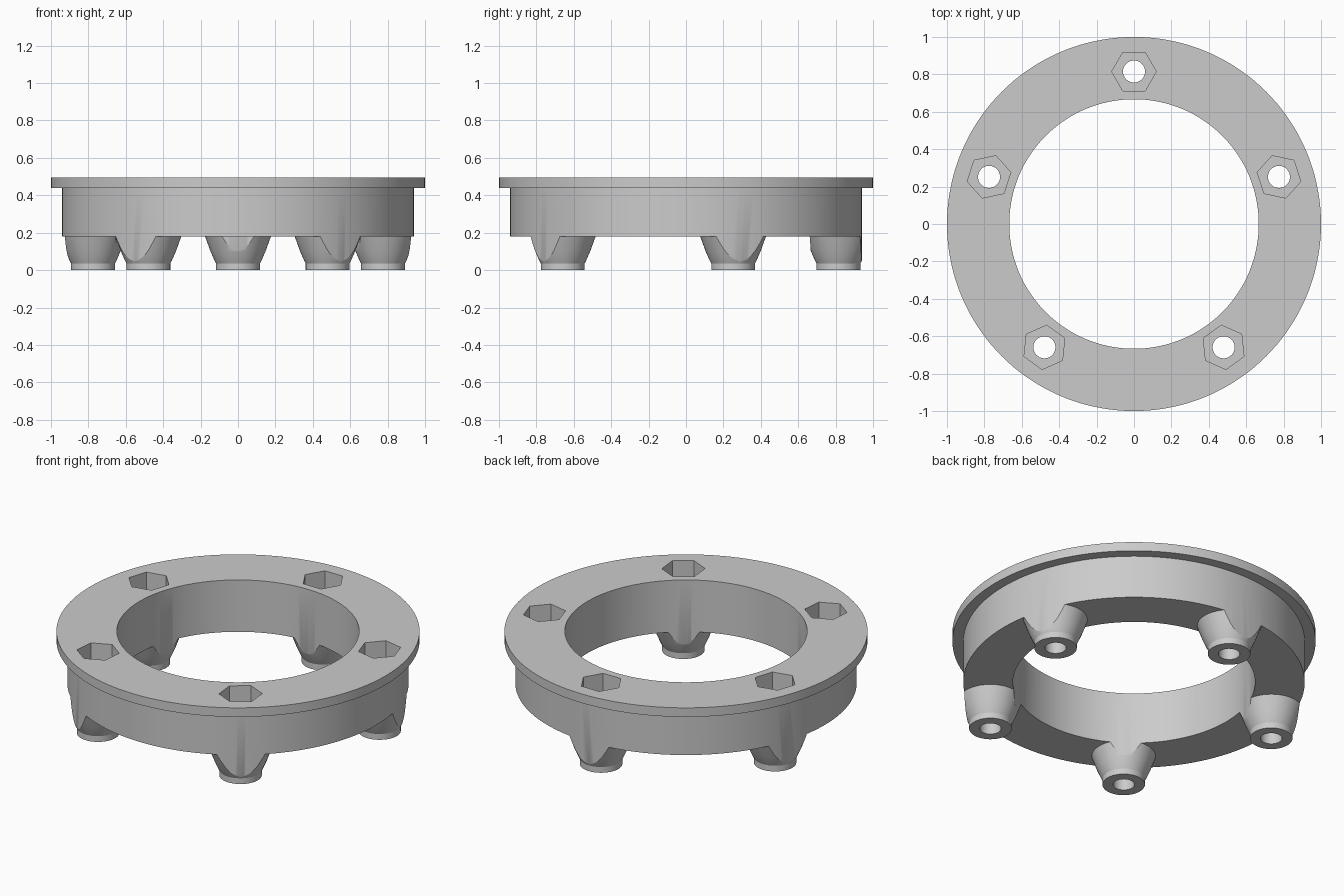
import bpy
import bmesh
import math
from mathutils import Matrix

if "Cube" in bpy.data.objects:
    bpy.data.objects.remove(bpy.data.objects["Cube"], do_unlink=True)

R_IN, R_BODY, R_FLANGE = 0.667, 0.94, 1.0
Z_BODY, Z_FLANGE, Z_TOP = 0.18, 0.44, 0.495
R_BOLT = 0.815
ANGLES = [math.radians(90 + 72 * i) for i in range(5)]


def lathe(name, profile, sides, closed=False, places=None):
    """Spin (radius, z) points around z; cap the ends unless the profile is a loop."""
    bm = bmesh.new()
    for place in places or [Matrix()]:
        rings = []
        for r, z in profile:
            turns = [2 * math.pi * i / sides for i in range(sides)]
            rings.append([bm.verts.new(place @ Matrix.Translation(
                (r * math.cos(t), r * math.sin(t), z)).to_translation()) for t in turns])
        pairs = list(zip(rings, rings[1:]))
        if closed:
            pairs.append((rings[-1], rings[0]))
        else:
            bm.faces.new(rings[0])
            bm.faces.new(rings[-1])
        for a, b in pairs:
            for i in range(sides):
                j = (i + 1) % sides
                bm.faces.new((a[i], a[j], b[j], b[i]))
    bmesh.ops.recalc_face_normals(bm, faces=bm.faces)
    mesh = bpy.data.meshes.new(name)
    bm.to_mesh(mesh)
    bm.free()
    obj = bpy.data.objects.new(name, mesh)
    bpy.context.collection.objects.link(obj)
    return obj


def cut(target, cutter):
    """Subtract the cutter for good and remove it."""
    mod = target.modifiers.new("cut", 'BOOLEAN')
    mod.operation = 'DIFFERENCE'
    mod.solver = 'EXACT'
    mod.object = cutter
    bpy.context.view_layer.objects.active = target
    bpy.ops.object.modifier_apply(modifier=mod.name)
    bpy.data.objects.remove(cutter, do_unlink=True)


# Bolt positions, with the local x axis pointing along the ring
places = [Matrix.Rotation(a - math.pi / 2, 4, 'Z') @ Matrix.Translation((0, R_BOLT, 0))
          for a in ANGLES]

# Flanged ring, its wall reaching down to the ground
ring = lathe("flanged_ring", [
    (R_IN, 0), (R_BODY, 0), (R_BODY, Z_FLANGE), (R_FLANGE, Z_FLANGE),
    (R_FLANGE, Z_TOP), (R_IN, Z_TOP)], 144, closed=True)

# Clear the space between the flared feet
gap = lathe("gap_cutter", [(0.5, -0.1), (1.1, -0.1), (1.1, Z_BODY), (0.5, Z_BODY)],
            64, closed=True)
feet = lathe("feet_shape", [
    (0.117, -0.2), (0.117, 0.035), (0.125, 0.05), (0.147, 0.1),
    (0.176, Z_BODY), (0.2, 0.25)], 48, places=places)
cut(gap, feet)
cut(ring, gap)

# Hexagonal nut pockets and bolt holes
cut(ring, lathe("nut_pockets", [(0.119, 0.18), (0.119, 0.6)], 6, places=places))
cut(ring, lathe("bolt_holes", [(0.059, -0.1), (0.059, 0.55)], 32, places=places))

# Grey finish
grey = bpy.data.materials.new("plain_grey")
grey.use_nodes = True
colour = (0.6, 0.6, 0.6, 1)
grey.diffuse_color = colour
grey.node_tree.nodes["Principled BSDF"].inputs["Base Color"].default_value = colour
ring.data.materials.clear()
ring.data.materials.append(grey)
for face in ring.data.polygons:
    face.material_index = 0

# Smooth curves with crisp edges
for obj in bpy.context.selected_objects:
    obj.select_set(False)
ring.select_set(True)
bpy.context.view_layer.objects.active = ring
bpy.ops.object.shade_smooth_by_angle(angle=math.radians(25))
